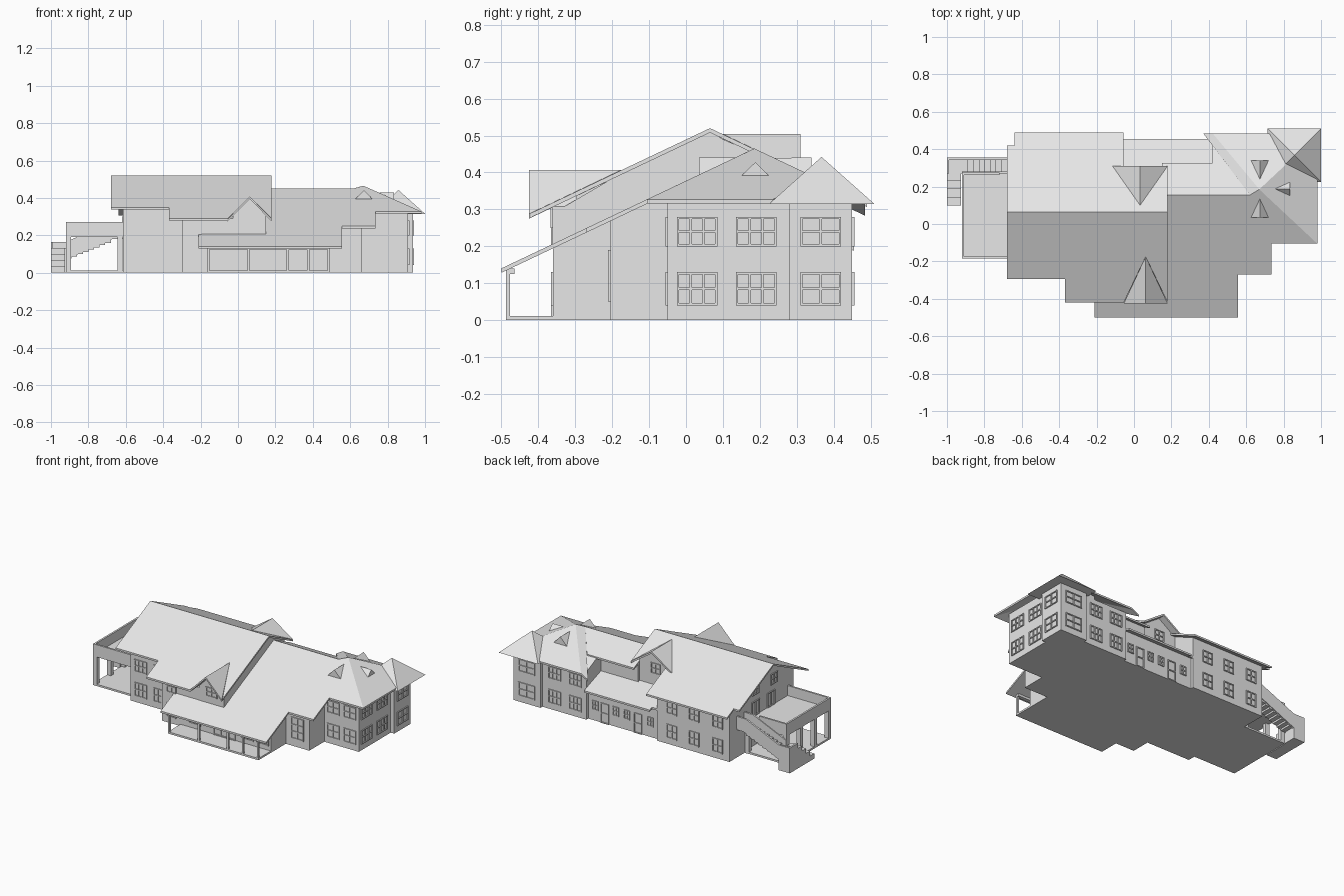
import bpy, bmesh
from mathutils import Vector

if "Cube" in bpy.data.objects:
    bpy.data.objects.remove(bpy.data.objects["Cube"])

grey = bpy.data.materials.new("light_grey")
grey.diffuse_color = (0.8, 0.8, 0.8, 1)
grey.use_nodes = True
grey.node_tree.nodes["Principled BSDF"].inputs["Base Color"].default_value = grey.diffuse_color


def finish(name, bm):
    bmesh.ops.recalc_face_normals(bm, faces=bm.faces)
    me = bpy.data.meshes.new(name)
    bm.to_mesh(me)
    bm.free()
    me.materials.append(grey)
    ob = bpy.data.objects.new(name, me)
    bpy.context.collection.objects.link(ob)
    return ob


def add_prism(bm, pts, offset):
    """Polygon of 3D points swept along an offset."""
    a = [bm.verts.new(p) for p in pts]
    b = [bm.verts.new(Vector(p) + Vector(offset)) for p in pts]
    bm.faces.new(a)
    bm.faces.new(b[::-1])
    n = len(a)
    for i in range(n):
        bm.faces.new((a[i], a[(i + 1) % n], b[(i + 1) % n], b[i]))


def prism(name, pts, offset):
    bm = bmesh.new()
    add_prism(bm, pts, offset)
    return finish(name, bm)


def add_box(bm, x0, x1, y0, y1, z0, z1):
    add_prism(bm, [(x0, y0, z0), (x1, y0, z0), (x1, y1, z0), (x0, y1, z0)], (0, 0, z1 - z0))


def boxes(name, *dims):
    bm = bmesh.new()
    for d in dims:
        add_box(bm, *d)
    return finish(name, bm)


def body(name, x0, x1, yz):
    return prism(name, [(x0, y, z) for y, z in yz], (x1 - x0, 0, 0))


def roof(name, xy, plane, t=0.012):
    return prism(name, [(x, y, plane(x, y)) for x, y in xy], (0, 0, -t))


# Roof planes
S = 0.474
def main_front(x, y): return 0.52 + (y - 0.065) * S
def main_back(x, y): return 0.52 - (y - 0.065) * S
def wing_front(x, y): return 0.465 + (y - 0.185) * S
def wing_back(x, y): return 0.451 - (y - 0.155) * S
def hip_back(x, y): return 0.465 - (y - 0.185) * S
def hip_side(x, y): return 0.465 - (x - 0.67) * 0.4435
def shed(x, y): return 0.2 + (0.455 - y) * 0.36

# Main house walls, cut to the underside of the roof
G = 0.008
def main_body(name, x0, x1, yf, yb):
    body(name, x0, x1, [(yf, 0), (yb, 0), (yb, main_back(0, yb) - G), (0.065, 0.52 - G),
                        (yf, main_front(0, yf) - G)])
main_body("west_walls", -0.615, -0.3, -0.235, 0.43)
main_body("centre_west_walls", -0.3, -0.09, -0.36, 0.43)
# Low behind each gable so the wall does not show through the roof cut
body("centre_walls", -0.09, 0.15, [(-0.36, 0), (0.265, 0), (0.265, main_back(0, 0.265) - G),
     (0.1, 0.49), (0.065, 0.512), (-0.175, main_front(0, -0.175) - G), (-0.36, 0.29)])

# East wing walls
def wing_body(name, x0, x1, yf, yb):
    body(name, x0, x1, [(yf, 0), (yb, 0), (yb, wing_back(0, yb) - G), (0.155, 0.451 - G),
                        (yf, wing_front(0, yf) - G)])
wing_body("wing_link_walls", 0.15, 0.49, -0.36, 0.28)
wing_body("wing_middle_walls", 0.42, 0.66, -0.205, 0.43)
body("wing_end_walls", 0.66, 0.91, [(-0.05, 0), (0.43, 0), (0.43, 0.335), (-0.05, 0.335)])
boxes("tower_walls", (0.74, 0.935, 0.28, 0.45, 0, 0.325))
body("rear_entry_walls", -0.1, 0.42, [(0.2, 0), (0.41, 0), (0.41, shed(0, 0.41) - G),
                                      (0.2, shed(0, 0.2) - G)])

# Main roof with openings for the two gables
roof("main_roof_front", [(-0.68, 0.065), (-0.68, -0.295), (-0.37, -0.295), (-0.37, -0.42),
     (-0.055, -0.42), (0.0625, -0.175), (0.18, -0.42), (0.18, 0.065)], main_front)
roof("main_roof_back", [(-0.68, 0.065), (0.18, 0.065), (0.18, 0.31), (0.0325, 0.1),
     (-0.055, 0.225), (-0.055, 0.49), (-0.64, 0.49), (-0.64, 0.42), (-0.68, 0.42)], main_back)

# Wing roof, stepping down over the porch
roof("wing_roof_front", [(-0.21, -0.5), (0.555, -0.5), (0.555, -0.27), (0.735, -0.27),
     (0.735, -0.105), (0.98, -0.105), (0.67, 0.185), (0.62, 0.155), (0.15, 0.155),
     (0.15, -0.35), (-0.21, -0.35)], wing_front)
roof("wing_roof_back", [(0.15, 0.155), (0.62, 0.155), (0.49, 0.325), (0.15, 0.325)], wing_back)
roof("hip_roof_side", [(0.67, 0.185), (0.98, -0.105), (0.98, 0.235), (0.86, 0.363)], hip_side)
roof("hip_roof_back", [(0.67, 0.185), (0.86, 0.363), (0.72, 0.485), (0.42, 0.485)], hip_back)
prism("hip_roof_band", [(0.42, 0.485, 0.323), (0.67, 0.185, 0.465), (0.62, 0.155, 0.451),
                        (0.37, 0.485, 0.295)], (0, 0, -0.012))
roof("rear_entry_roof", [(-0.055, 0.26), (0.42, 0.26), (0.42, 0.455), (-0.055, 0.455)], shed)
roof("rear_entry_roof_end", [(-0.1, 0.26), (-0.055, 0.26), (-0.055, 0.43), (-0.1, 0.43)], shed)

# Tower pyramid roof
bm = bmesh.new()
base = [bm.verts.new(p) for p in ((0.715, 0.225, 0.315), (1, 0.225, 0.315),
                                  (1, 0.51, 0.315), (0.715, 0.51, 0.315))]
tip = bm.verts.new((0.858, 0.367, 0.442))
bm.faces.new(base)
for i in range(4):
    bm.faces.new((base[i], base[(i + 1) % 4], tip))
finish("tower_roof", bm)


# Large gables: two roof triangles over a gable wall
def gable(name, xl, xr, y_eave, y_in, y_wall, z_eave, z_top, z_low, inset):
    xm = (xl + xr) / 2
    for side, xe in (("left", xl), ("right", xr)):
        prism(name + "_roof_" + side, [(xe, y_eave, z_eave), (xm, y_eave, z_top),
                                       (xm, y_in, z_top)], (0, 0, -0.013))
    k = (z_top - z_eave) / (xm - xl)
    zs = z_eave + inset * k - 0.01
    y_back = y_wall + (y_in - y_wall) * 0.35
    prism(name + "_wall", [(xl + inset, y_wall, z_low), (xr - inset, y_wall, z_low),
                           (xr - inset, y_wall, zs), (xm, y_wall, z_top - 0.01),
                           (xl + inset, y_wall, zs)], (0, y_back - y_wall, 0))
gable("front_gable", -0.055, 0.18, -0.425, -0.175, -0.361, 0.288, 0.407, 0.2, 0.029)
gable("rear_gable", -0.115, 0.18, 0.31, 0.1, 0.266, 0.404, 0.504, 0.26, 0.03)


# Small roof vents on three sides of the hip
def vent(name, left, right, top, back):
    bm = bmesh.new()
    a, b, c, d = [bm.verts.new(p) for p in (left, right, top, back)]
    for f in ((a, b, c), (a, c, d), (b, d, c), (a, d, b)):
        bm.faces.new(f)
    finish(name, bm)
vent("vent_front", (0.625, 0.035, 0.393), (0.72, 0.035, 0.393), (0.673, 0.035, 0.441), (0.673, 0.135, 0.441))
vent("vent_back", (0.625, 0.34, 0.391), (0.72, 0.34, 0.391), (0.673, 0.34, 0.441), (0.673, 0.24, 0.439))
vent("vent_side", (0.835, 0.15, 0.391), (0.835, 0.225, 0.391), (0.835, 0.188, 0.428), (0.755, 0.188, 0.428))

# Front porch
boxes("porch_floor", (-0.165, 0.49, -0.488, -0.355, 0, 0.012))
boxes("porch_beam", (-0.165, 0.49, -0.488, -0.465, 0.125, 0.14))
boxes("porch_posts", *[(x, x + 0.012, -0.488, -0.476, 0.01, 0.13)
                       for x in (-0.165, 0.05, 0.26, 0.37, 0.478)])

# Side terrace raised on posts
boxes("terrace_base", (-0.92, -0.61, -0.185, 0.27, 0, 0.012))
boxes("terrace_deck", (-0.92, -0.61, -0.185, 0.27, 0.19, 0.205))
boxes("terrace_parapet", (-0.92, -0.61, -0.185, -0.173, 0.19, 0.27),
      (-0.92, -0.908, -0.185, 0.275, 0.19, 0.27), (-0.92, -0.72, 0.263, 0.275, 0.19, 0.27))
boxes("terrace_posts", *[(x, x + 0.027, y, y + 0.027, 0, 0.2)
                         for x in (-0.92, -0.645) for y in (-0.185, -0.04, 0.105, 0.245)])

# Two-flight outside stair
boxes("lower_steps", *[(-1, -0.925, 0.1 + 0.043 * i, 0.275, 0.033 * i, 0.033 * (i + 1)) for i in range(4)])
boxes("stair_landing", (-1, -0.92, 0.27, 0.355, 0, 0.13))
boxes("landing_parapet", (-1, -0.988, 0.27, 0.355, 0, 0.165), (-1, -0.92, 0.343, 0.355, 0, 0.165))
boxes("upper_steps", *[(-0.92 + 0.03 * i, -0.89 + 0.03 * i, 0.27, 0.35, 0.075 + 0.012 * i, 0.13 + 0.0105 * i)
                       for i in range(8)], (-0.68, -0.61, 0.265, 0.35, 0.18, 0.205))
for nm, y in (("stair_side_back", 0.343), ("stair_side_front", 0.268)):
    prism(nm, [(-0.92, y, 0.07), (-0.65, y, 0.19), (-0.61, y, 0.19), (-0.61, y, 0.27),
               (-0.68, y, 0.27), (-0.92, y, 0.165)], (0, 0.012, 0))


# Framed windows and doors, standing slightly proud of each wall
def windows(name, axis, wall, out, centres, z0, z1, w, cols=2, rows=2, b=0.006):
    bm = bmesh.new()
    lo, hi = sorted((wall - out * 0.002, wall + out * 0.006))
    def bar(u0, u1, a, c):
        if axis == "y":
            add_box(bm, u0, u1, lo, hi, a, c)
        else:
            add_box(bm, lo, hi, u0, u1, a, c)
    for u in centres:
        for i in range(cols + 1):
            p = u - w / 2 + i * (w - b) / cols
            bar(p, p + b, z0, z1)
        for j in range(rows + 1):
            q = z0 + j * (z1 - z0 - b) / rows
            bar(u - w / 2, u + w / 2, q, q + b)
    finish(name, bm)

LOW, UP = (0.04, 0.13), (0.2, 0.28)
for tag, (a, c) in (("lower", LOW), ("upper", UP)):
    windows(tag + "_west_front_windows", "y", -0.235, -1, (-0.54, -0.4), a, c, 0.09, 3)
    windows(tag + "_centre_front_windows", "y", -0.36, -1, (-0.23,), a, c, 0.07)
    windows(tag + "_wing_end_front_windows", "y", -0.05, -1, (0.725, 0.845), a, c, 0.09, 2)
    windows(tag + "_wing_side_windows", "x", 0.91, 1, (0.03, 0.19), a, c, 0.11, 3)
    windows(tag + "_wing_back_windows", "y", 0.43, 1, (0.5, 0.65), a, c, 0.09, 3)
    windows(tag + "_tower_side_windows", "x", 0.935, 1, (0.365,), a, c, 0.11, 2)
    windows(tag + "_tower_back_windows", "y", 0.45, 1, (0.838,), a, c, 0.12, 2)
    windows(tag + "_west_back_windows", "y", 0.43, 1, (-0.2, -0.36, -0.53), a, c, 0.075)
windows("wing_middle_windows", "y", -0.205, -1, (0.575,), 0.05, 0.19, 0.09, 2, 3)
windows("porch_windows", "y", -0.36, -1, (-0.06, 0.32, 0.43), 0.04, 0.13, 0.09)
windows("front_door", "y", -0.36, -1, (0.155,), 0.012, 0.13, 0.16, 3, 1)
windows("front_gable_window", "y", -0.361, -1, (0.0625,), 0.25, 0.31, 0.08)
windows("rear_gable_window", "y", 0.266, 1, (0.0325,), 0.34, 0.41, 0.07)
windows("rear_doors", "y", 0.41, 1, (0.06, 0.3), 0.0, 0.13, 0.06, 1, 2)
windows("rear_entry_windows", "y", 0.41, 1, (-0.03, 0.14, 0.22, 0.37), 0.07, 0.13, 0.045)
windows("west_gable_windows", "x", -0.615, -1, (-0.03, 0.16), 0.34, 0.41, 0.07)
windows("west_terrace_doors", "x", -0.615, -1, (0.0, 0.16), 0.205, 0.3, 0.08, 2, 1)
